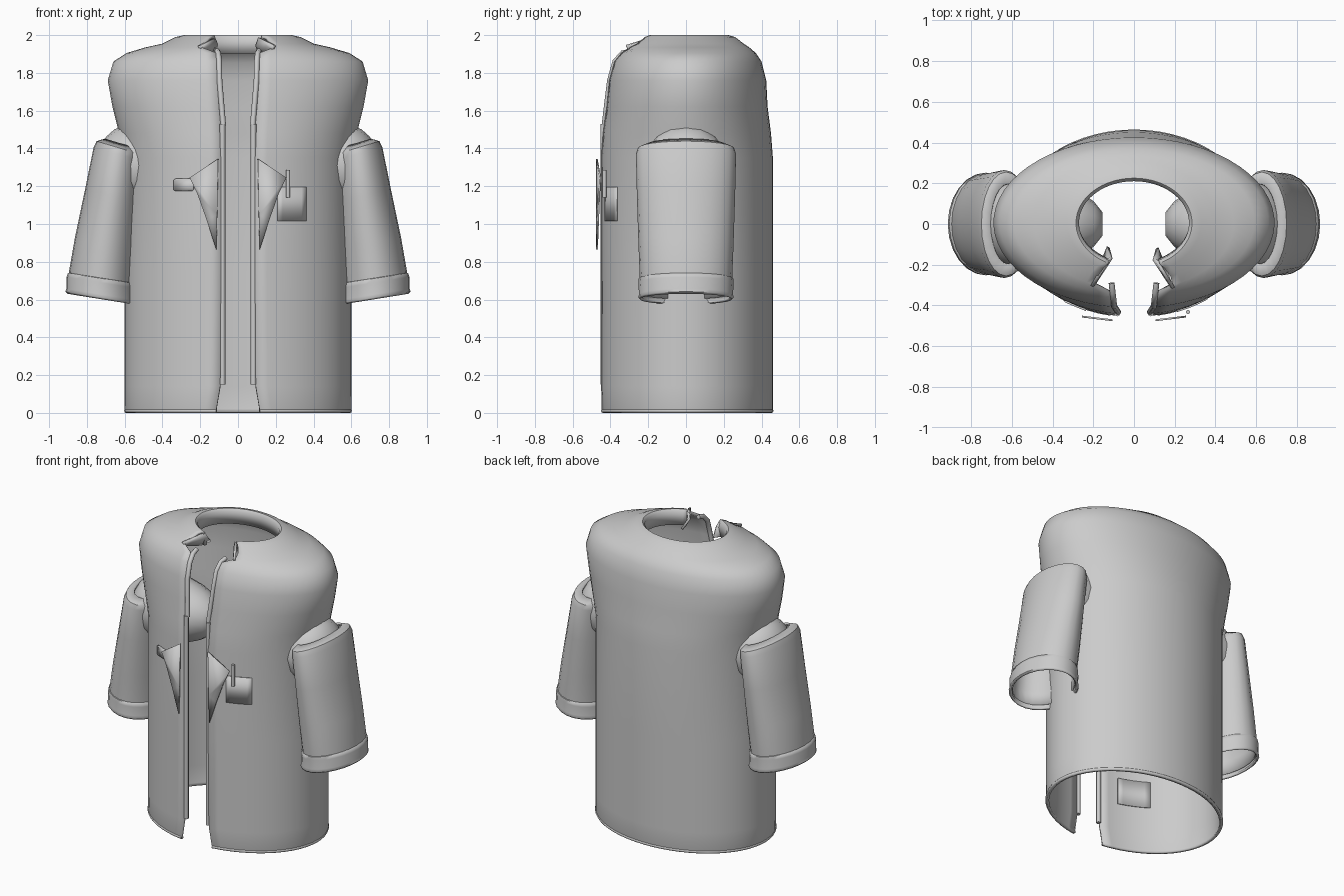
import bpy, bmesh, math

if "Cube" in bpy.data.objects:
    bpy.data.objects.remove(bpy.data.objects["Cube"])

mat = bpy.data.materials.new("grey_cloth")
mat.diffuse_color = (0.6, 0.6, 0.6, 1)
mat.use_nodes = True
mat.node_tree.nodes["Principled BSDF"].inputs["Base Color"].default_value = mat.diffuse_color


def make(name, verts, faces, thick=0, offset=-1, angle=40):
    me = bpy.data.meshes.new(name)
    me.from_pydata(verts, [], faces)
    ob = bpy.data.objects.new(name, me)
    bpy.context.collection.objects.link(ob)
    me.materials.append(mat)
    if thick:
        m = ob.modifiers.new("thickness", 'SOLIDIFY')
        m.thickness, m.offset = thick, offset
    bpy.ops.object.select_all(action='DESELECT')
    ob.select_set(True)
    bpy.context.view_layer.objects.active = ob
    bpy.ops.object.shade_smooth_by_angle(angle=math.radians(angle))
    return ob


def loft(rings, closed):
    """Join rings of equal length with quads."""
    n = len(rings[0])
    verts = [p for r in rings for p in r]
    faces = []
    for r in range(len(rings) - 1):
        for i in range(n if closed else n - 1):
            j = (i + 1) % n
            faces.append((r*n + i, r*n + j, (r+1)*n + j, (r+1)*n + i))
    return verts, faces


def coat_ring(z, rx, yf, yb, gap, n=56):
    """Ellipse around the torso, open at the front by the half width gap."""
    cy, ry = (yf + yb) / 2, (yb - yf) / 2
    a0 = math.asin(gap / rx)
    out = []
    for i in range(n + 1):
        a = a0 + (2*math.pi - 2*a0) * i / n
        out.append((rx*math.sin(a), cy - ry*math.cos(a), z))
    return out


# Coat body: z, half width, front y, back y, half gap
profile = [
    (0.0, .595, -.45, .455, .115), (.02, .60, -.455, .46, .115), (.14, .60, -.455, .46, .095),
    (.75, .60, -.455, .46, .09), (1.35, .60, -.455, .46, .09), (1.48, .63, -.445, .45, .09),
    (1.62, .665, -.425, .432, .095), (1.76, .69, -.412, .425, .10), (1.86, .66, -.385, .40, .105),
    (1.905, .59, -.35, .37, .11), (1.935, .49, -.325, .335, .19), (1.955, .40, -.29, .305, .18),
    (1.99, .33, -.245, .26, .15), (2.0, .285, -.215, .225, .125), (1.985, .27, -.20, .21, .12),
    (1.90, .272, -.19, .212, .115)]
make("coat_body", *loft([coat_ring(*p) for p in profile], False), thick=0.016, angle=50)


def tube(name, pts, radius):
    cu = bpy.data.curves.new(name, 'CURVE')
    cu.dimensions = '3D'
    cu.bevel_depth, cu.bevel_resolution, cu.use_fill_caps = radius, 2, True
    sp = cu.splines.new('POLY')
    sp.points.add(len(pts) - 1)
    for p, q in zip(sp.points, pts):
        p.co = (*q, 1)
    cu.materials.append(mat)
    ob = bpy.data.objects.new(name, cu)
    bpy.context.collection.objects.link(ob)
    return ob


# Rolled hem around the bottom edge
tube("hem", [(x*.995, y*.995, .011) for x, y, z in coat_ring(0, .595, -.45, .455, .115)], .011)


def front_y(x):
    return .0025 - .4575 * math.sqrt(1 - (x/.6)**2)


def plate(name, outline, yfun, thick=.009):
    verts = [(x, yfun(x), z) for x, z in outline]
    return make(name, verts, [tuple(range(len(verts)))], thick, 0, 30)


def rounded(x0, x1, z0, z1, r):
    """Rounded rectangle outline."""
    out = []
    for k, (cx, cz) in enumerate([(x1-r, z1-r), (x0+r, z1-r), (x0+r, z0+r), (x1-r, z0+r)]):
        for s in range(4):
            a = math.pi/2 * (k + s/3)
            out.append((cx + r*math.cos(a), cz + r*math.sin(a)))
    return out


def panel(name, x0, x1, z0, z1, off):
    """Curved patch lying on the front of the coat."""
    rows = [[(x0 + (x1-x0)*i/6, front_y(x0 + (x1-x0)*i/6) + off, z) for i in range(7)]
            for z in (z0, z1)]
    return make(name, *loft(rows, False), thick=.008, offset=0, angle=40)


def sleeve_ring(cx, cz, rx, ry, tilt, s, n=24):
    out = []
    for i in range(n):
        a = 2*math.pi*i/n * s
        u = rx*math.cos(a)
        out.append((s*(cx + u), ry*math.sin(a), cz + u*tilt))
    return out


for s, side in ((1, "right"), (-1, "left")):
    # Sleeve tube, flaring towards the wrist
    rings = [sleeve_ring(cx, cz, rx, ry, t, s) for cx, cz, rx, ry, t in [
        (.727, .63, .172, .243, .16), (.725, .72, .170, .245, .16), (.70, .90, .163, .252, .18),
        (.665, 1.15, .145, .26, .22), (.635, 1.37, .130, .265, .26), (.627, 1.402, .122, .255, .30),
        (.615, 1.425, .09, .20, .30)]]
    make(side + "_sleeve", *loft(rings, True), thick=.014)
    # Turned cuff with a rolled edge
    cuff = [sleeve_ring(cx, cz, rx, ry, .16, s) for cx, cz, rx, ry in [
        (.725, .602, .178, .245), (.727, .612, .187, .252), (.727, .628, .182, .249),
        (.726, .69, .182, .252), (.724, .712, .176, .25), (.724, .716, .166, .24)]]
    make(side + "_cuff", *loft(cuff, True), thick=.016, angle=60)
    # Sleeve head, rounded towards the inside of the coat
    head = []
    for k in range(1, 12):
        a = math.pi * k / 12
        c, r = math.cos(a), math.sin(a)
        x = .56 + (.42 if c < 0 else .19) * c
        head.append([(s*x, .22*r*math.cos(b*math.pi/8), 1.31 + .22*r*math.sin(b*math.pi/8))
                     for b in (range(16) if s < 0 else range(16, 0, -1))])
    v, f = loft(head, True)
    f += [tuple(range(15, -1, -1)), tuple(range(len(v) - 16, len(v)))]
    make(side + "_sleeve_head", v, f, angle=50)
    # Front edging, lower and upper lengths
    tube(side + "_front_edge", [(s*.082, -.438, z) for z in (.15, .5, 1.0, 1.53)], .015)
    tube(side + "_upper_edge", [(s*x, y, z) for x, y, z in [
        (.078, -.432, 1.52), (.088, -.418, 1.64), (.098, -.403, 1.76),
        (.10, -.375, 1.86), (.105, -.335, 1.905), (.11, -.29, 1.915)]], .015)
    # Collar end, folded down inside the neck
    fold = [[(s*.12, -.18, 1.985), (s*.20, -.31, 1.945)], [(s*.105, -.17, 1.95), (s*.19, -.30, 1.92)],
            [(s*.12, -.115, 1.90), (s*.15, -.19, 1.89)]]
    make(side + "_collar_end", *loft(fold, False), thick=.016, angle=60)
    # Pointed lapel
    lapel = [(.105, 1.345), (.255, 1.245), (.215, 1.16), (.165, 1.02), (.115, .865), (.11, 1.05)]
    plate(side + "_lapel", [(s*x, z) for x, z in lapel], lambda x: -.473 + .12*(abs(x) - .1))

# Chest pocket, pen and small tab
panel("chest_pocket", .21, .36, 1.015, 1.195, -.002)
pen = tube("pen", [(.265, -.432, 1.14), (.265, -.432, 1.285)], .011)
plate("name_tab", rounded(-.34, -.235, 1.175, 1.24, .012), lambda x: front_y(x) - .004)
# Inside pocket
panel("inside_pocket", -.40, -.21, .32, .50, .021)
